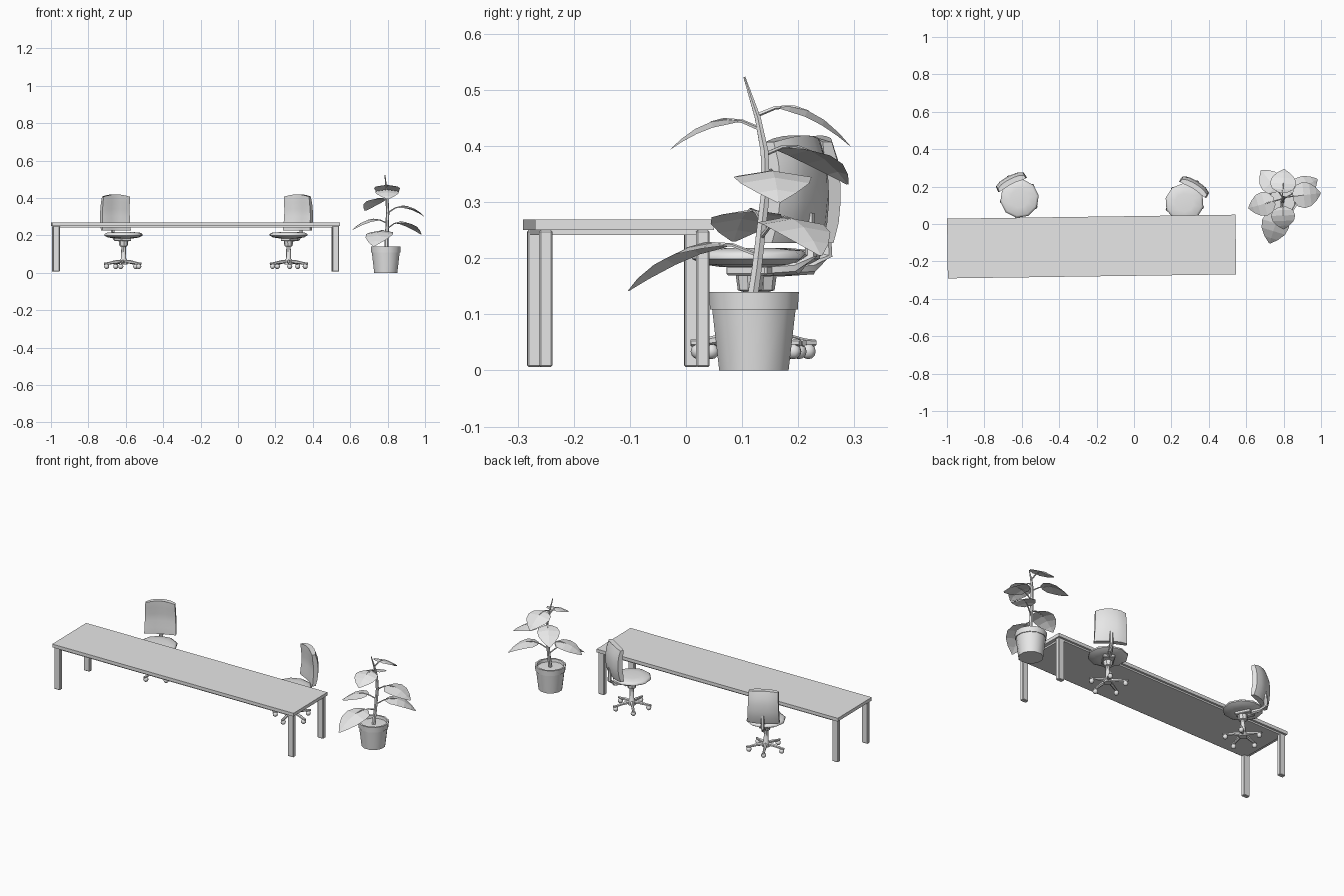
import bpy, bmesh, math
from mathutils import Vector, Matrix

if "Cube" in bpy.data.objects:
    bpy.data.objects.remove(bpy.data.objects["Cube"])

grey = bpy.data.materials.new("light grey")
grey.diffuse_color = (0.8, 0.8, 0.8, 1)
grey.use_nodes = True
grey.node_tree.nodes["Principled BSDF"].inputs["Base Color"].default_value = grey.diffuse_color


def finish(name, bm, matrix=None, smooth=None, closed=True):
    """Turn a bmesh into a named object, optionally smooth shaded."""
    if closed:
        bmesh.ops.recalc_face_normals(bm, faces=bm.faces)
    me = bpy.data.meshes.new(name)
    bm.to_mesh(me)
    bm.free()
    me.materials.append(grey)
    ob = bpy.data.objects.new(name, me)
    bpy.context.collection.objects.link(ob)
    if matrix:
        ob.matrix_world = matrix
    if smooth:
        bpy.ops.object.select_all(action='DESELECT')
        ob.select_set(True)
        bpy.context.view_layer.objects.active = ob
        bpy.ops.object.shade_smooth_by_angle(angle=math.radians(smooth))
    return ob


def box(name, center, size, matrix=None, bevel=0):
    bm = bmesh.new()
    bmesh.ops.create_cube(bm, size=1, matrix=Matrix.Translation(center) @ Matrix.Diagonal((*size, 1)))
    if bevel:
        bmesh.ops.bevel(bm, geom=bm.edges[:], offset=bevel, segments=1, affect='EDGES')
    return finish(name, bm, matrix)


def skin(bm, rings, cap=True):
    """Bridge consecutive vertex rings into a surface."""
    n = len(rings[0])
    for a, b in zip(rings, rings[1:]):
        for i in range(n):
            j = (i + 1) % n
            bm.faces.new((a[i], a[j], b[j], b[i]))
    if cap:
        bm.faces.new(rings[0][::-1])
        bm.faces.new(rings[-1])


def lathe(name, profile, sides, matrix=None, smooth=40):
    bm = bmesh.new()
    rings = [[bm.verts.new((r * math.cos(math.tau * (i + .5) / sides),
                            r * math.sin(math.tau * (i + .5) / sides), z))
              for i in range(sides)] for r, z in profile]
    skin(bm, rings)
    return finish(name, bm, matrix, smooth)


def tube(name, pts, radii, sides=6, matrix=None):
    bm = bmesh.new()
    pts = [Vector(p) for p in pts]
    rings = []
    for k, p in enumerate(pts):
        d = (pts[min(k + 1, len(pts) - 1)] - pts[max(k - 1, 0)]).normalized()
        u = d.cross(Vector((0, 1, 0)) if abs(d.y) < .7 else Vector((1, 0, 0))).normalized()
        v = d.cross(u)
        rings.append([bm.verts.new(p + radii[k] * (u * math.cos(math.tau * i / sides)
                                                   + v * math.sin(math.tau * i / sides)))
                      for i in range(sides)])
    skin(bm, rings)
    return finish(name, bm, matrix, 50)


# Desk: thin top, recessed underframe, four legs
desk = Matrix.Translation((-0.2265, -0.1205, 0)) @ Matrix.Rotation(math.radians(0.8), 4, 'Z')
box("desk_top", (0, 0, 0.2595), (1.542, 0.319, 0.019), desk)
box("desk_underframe", (0, 0, 0.2455), (1.50, 0.295, 0.009), desk)
for sx in (-1, 1):
    for sy in (-1, 1):
        box("desk_leg", (sx * 0.747, sy * 0.14, 0.128), (0.037, 0.024, 0.244), desk, 0.003)


def backrest(m):
    """Curved cushion panel with a crowned top."""
    bm = bmesh.new()
    cols, rows = 6, 5
    rings = []
    for r in range(rows + 1):
        t = r / rows
        ring = []
        edge = 0.7 if r in (0, rows) else 1
        for side in (-1, 1):
            for c in range(cols + 1):
                s = (-1 + 2 * c / cols) * -side
                half = 0.085 - 0.006 * t
                thick = 0.02 * edge * (0.65 if abs(s) == 1 else 1)
                z = 0.227 + 0.18 * t + (0.012 * (1 - s * s) * t)
                y = 0.102 - 0.012 * s * s + 0.012 * math.sin(math.pi * t) + side * thick
                ring.append(bm.verts.new((s * half, y, z)))
        rings.append(ring)
    skin(bm, rings)
    finish("chair_backrest", bm, m, 50)


def chair(x, y, angle, spin):
    m = Matrix.Translation((x, y, 0)) @ Matrix.Rotation(math.radians(angle), 4, 'Z')
    # Seat cushion and tilt mechanism
    lathe("chair_seat", [(0.05, 0.184), (0.085, 0.189), (0.104, 0.199), (0.104, 0.207),
                         (0.092, 0.214), (0.05, 0.218)], 10, m, 60)
    box("chair_mechanism", (0, 0.01, 0.178), (0.06, 0.085, 0.017), m, 0.003)
    # Gas column flaring into the hub
    lathe("chair_column", [(0.022, 0.045), (0.023, 0.062), (0.013, 0.078), (0.012, 0.14),
                           (0.022, 0.143), (0.026, 0.172)], 8, m)
    backrest(m)
    # Bent arm carrying the backrest
    tube("chair_back_support", [(0, 0.03, 0.178), (0, 0.10, 0.182), (0, 0.128, 0.205), (0, 0.125, 0.28)],
         [0.011, 0.011, 0.011, 0.009], 6, m)
    # Five-star base with ball casters
    for k in range(5):
        leg = m @ Matrix.Rotation(math.radians(spin + 72 * k), 4, 'Z')
        tube("chair_base_leg", [(0.01, 0, 0.060), (0.045, 0, 0.058), (0.085, 0, 0.050), (0.106, 0, 0.049)],
             [0.011, 0.009, 0.007, 0.006], 6, leg)
        bm = bmesh.new()
        bmesh.ops.create_uvsphere(bm, u_segments=8, v_segments=6, radius=0.014,
                                  matrix=Matrix.Translation((0.092, 0, 0.034)))
        finish("chair_caster", bm, leg, 60)


chair(-0.612, 0.136, 27, 18)
chair(0.270, 0.114, -32, 18)

# Plant pot with rim and soil
pot = Matrix.Translation((0.79, 0.121, 0))
lathe("plant_pot", [(0.064, 0), (0.077, 0.109), (0.081, 0.109), (0.083, 0.14), (0.073, 0.14),
                    (0.071, 0.124), (0.002, 0.126)], 12, pot)

# Leaning stem
stem = [Vector(p) for p in ((0.793, 0.117, 0.12), (0.795, 0.126, 0.18), (0.80, 0.142, 0.32),
                            (0.797, 0.140, 0.39), (0.792, 0.128, 0.45), (0.786, 0.104, 0.523))]
tube("plant_stem", stem, [0.011, 0.010, 0.009, 0.008, 0.006, 0.002], 6)


def stem_at(z):
    for a, b in zip(stem, stem[1:]):
        if z <= b.z:
            return a.lerp(b, (z - a.z) / (b.z - a.z))


def leaf(z0, peak, tip, width):
    """Petiole plus an arched, slightly folded blade ending at the tip."""
    a, c = stem_at(z0), Vector(tip)
    b = a.lerp(c, 0.5)
    b.z = 2 * peak - (z0 + c.z) / 2

    def at(t):
        return a * (1 - t) ** 2 + b * 2 * t * (1 - t) + c * t * t
    tube("leaf_stalk", [at(0), at(0.2), at(0.4), at(0.55)], [0.004, 0.0035, 0.003, 0.001], 5)
    across = (c - a).cross(Vector((0, 0, 1))).normalized()
    bm = bmesh.new()
    rows = []
    for t, w in ((0.25, 0.30), (0.36, 0.82), (0.54, 1), (0.72, 0.88), (0.88, 0.5), (1, 0.05)):
        p, h = at(t), w * width / 2
        rows.append([bm.verts.new(p + across * h * s - Vector((0, 0, 0.16 * h * abs(s))))
                     for s in (-1, 0, 1)])
    for r, q in zip(rows, rows[1:]):
        for i in (0, 1):
            bm.faces.new((r[i], r[i + 1], q[i + 1], q[i]))
    bm.normal_update()
    if sum(f.normal.z for f in bm.faces) < 0:
        bmesh.ops.reverse_faces(bm, faces=bm.faces[:])
    finish("leaf_blade", bm, closed=False)


# Leaves from the lowest to the crown
leaf(0.205, 0.222, (0.725, -0.103, 0.142), 0.150)
leaf(0.235, 0.272, (0.980, 0.240, 0.205), 0.125)
leaf(0.265, 0.285, (0.612, 0.085, 0.230), 0.130)
leaf(0.320, 0.357, (0.998, 0.165, 0.300), 0.140)
leaf(0.385, 0.395, (0.680, 0.288, 0.332), 0.120)
leaf(0.430, 0.445, (0.800, -0.028, 0.394), 0.130)
leaf(0.455, 0.466, (0.802, 0.293, 0.400), 0.140)
